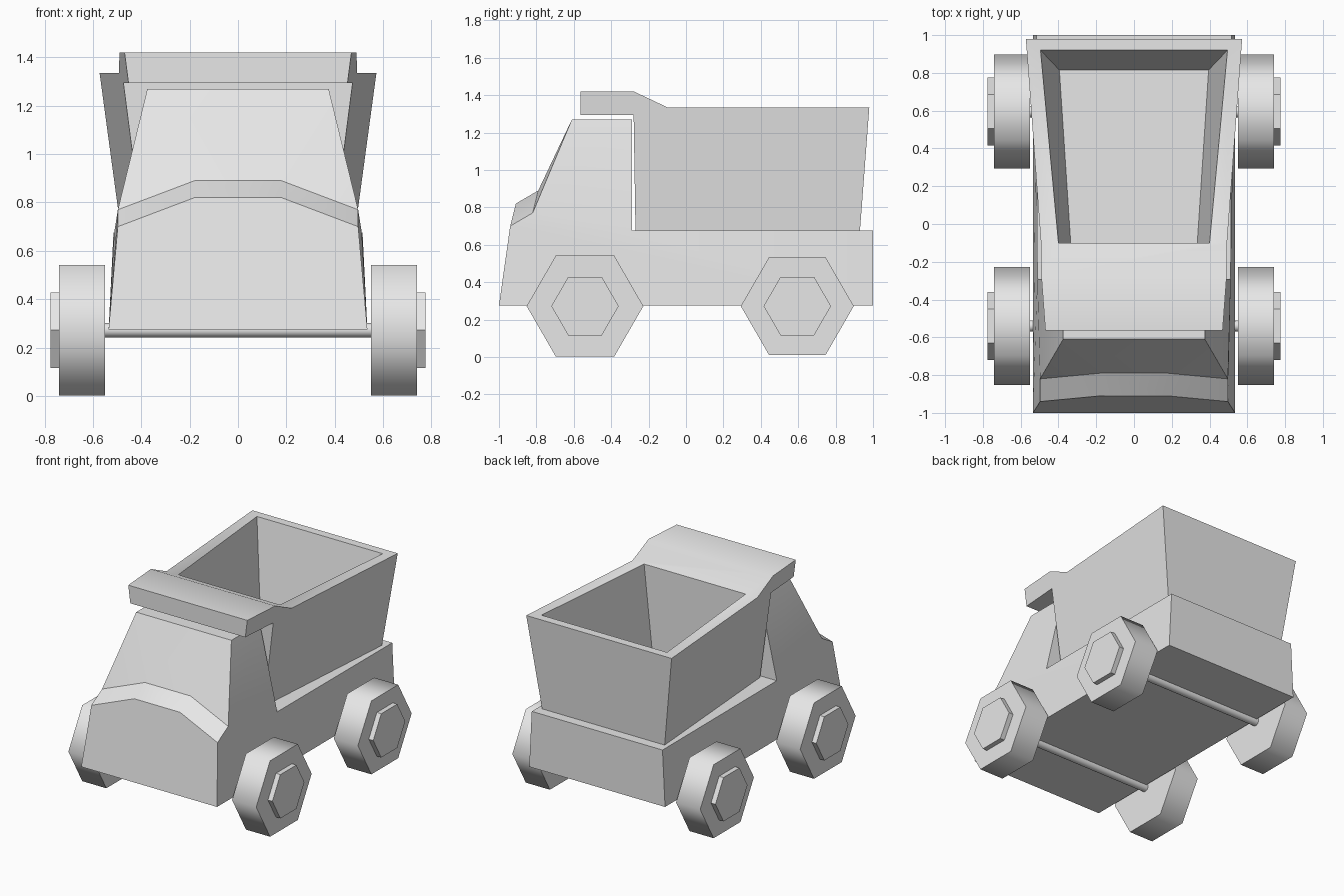
import bpy, bmesh, math

cube = bpy.data.objects.get("Cube")
if cube:
    bpy.data.objects.remove(cube, do_unlink=True)

grey = bpy.data.materials.new("light grey")
grey.use_nodes = True
grey.diffuse_color = (0.8, 0.8, 0.8, 1)
grey.node_tree.nodes["Principled BSDF"].inputs["Base Color"].default_value = (0.8, 0.8, 0.8, 1)


def finish(obj, name, angle):
    """Name, colour and shade an object; angle 0 keeps it flat."""
    obj.name = obj.data.name = name
    obj.data.materials.append(grey)
    bpy.ops.object.select_all(action="DESELECT")
    obj.select_set(True)
    bpy.context.view_layer.objects.active = obj
    if angle:
        bpy.ops.object.shade_smooth_by_angle(angle=math.radians(angle))


def symmetric(name, points, sides, spans):
    """Mirror side faces across x; each span joins a chain of points to its mirror."""
    bm = bmesh.new()
    left = [bm.verts.new(p) for p in points]
    right = [bm.verts.new((-x, y, z)) for x, y, z in points]
    for loop in sides:
        bm.faces.new([left[i] for i in loop])
        bm.faces.new([right[i] for i in reversed(loop)])
    for chain in spans:
        bm.faces.new([left[i] for i in chain] + [right[i] for i in reversed(chain)])
    bmesh.ops.recalc_face_normals(bm, faces=bm.faces)
    mesh = bpy.data.meshes.new(name)
    bm.to_mesh(mesh)
    bm.free()
    obj = bpy.data.objects.new(name, mesh)
    bpy.context.collection.objects.link(obj)
    finish(obj, name, 30)


def cylinder(name, sides, radius, x, y, z, width, angle):
    """Cylinder lying along x with a corner pointing along y."""
    bpy.ops.mesh.primitive_cylinder_add(vertices=sides, radius=radius, depth=width,
                                        location=(x, y, z), rotation=(0, math.pi / 2, 0))
    finish(bpy.context.object, name, angle)


# Chassis and cab in one shell, with a raised hood ridge
symmetric(
    "body_and_cab",
    [(.535, -1, .275), (.497, -.94, .70), (.497, -.82, .77), (.375, -.61, 1.27),
     (.375, -.29, 1.27), (.512, -.29, .675), (.515, 1, .675), (.535, 1, .275),
     (.18, -.91, .82), (.18, -.79, .89)],
    [(0, 1, 2, 5, 6, 7), (2, 3, 4, 5), (1, 8, 9, 2), (2, 9, 3)],
    [(0, 1, 8), (8, 9), (9, 3), (3, 4), (4, 5), (5, 6), (6, 7), (7, 0)])


# Tipper bed: flared outer walls, canopy over the cab, open cavity
def flare(y, z):
    return (.485 + .074 * (y + .28) - .13 * (1.38 - z), y, z)


outline = [(-.565, 1.295), (-.565, 1.42), (-.28, 1.42), (-.10, 1.335),
           (.98, 1.335), (.93, .675), (-.27, .675), (-.28, 1.295)]
cavity = [(.40, -.10, 1.335), (.495, .92, 1.335), (.395, .815, .72), (.335, -.10, .72)]
symmetric(
    "tipper_bed",
    [flare(y, z) for y, z in outline] + cavity,
    [(0, 1, 2, 7), (2, 3, 4, 5, 6, 7), (3, 4, 9, 8), (8, 9, 10, 11)],
    [(0, 1), (1, 2), (2, 3, 8), (4, 9), (4, 5), (5, 6), (6, 7), (7, 0),
     (9, 10), (10, 11), (11, 8)])

# Hexagonal wheels with flat hub caps, joined by round axles
for end, y, z, radius in (("front", -.54, .272, .312), ("rear", .595, .272, .302)):
    cylinder(end + "_axle", 16, .03, 0, y, z, 1.12, 30)
    for side, s in (("left", 1), ("right", -1)):
        cylinder(f"{end}_{side}_wheel", 6, radius, s * .645, y, z, .19, 65)
        cylinder(f"{end}_{side}_hub", 6, .18, s * .755, y, z, .04, 0)
